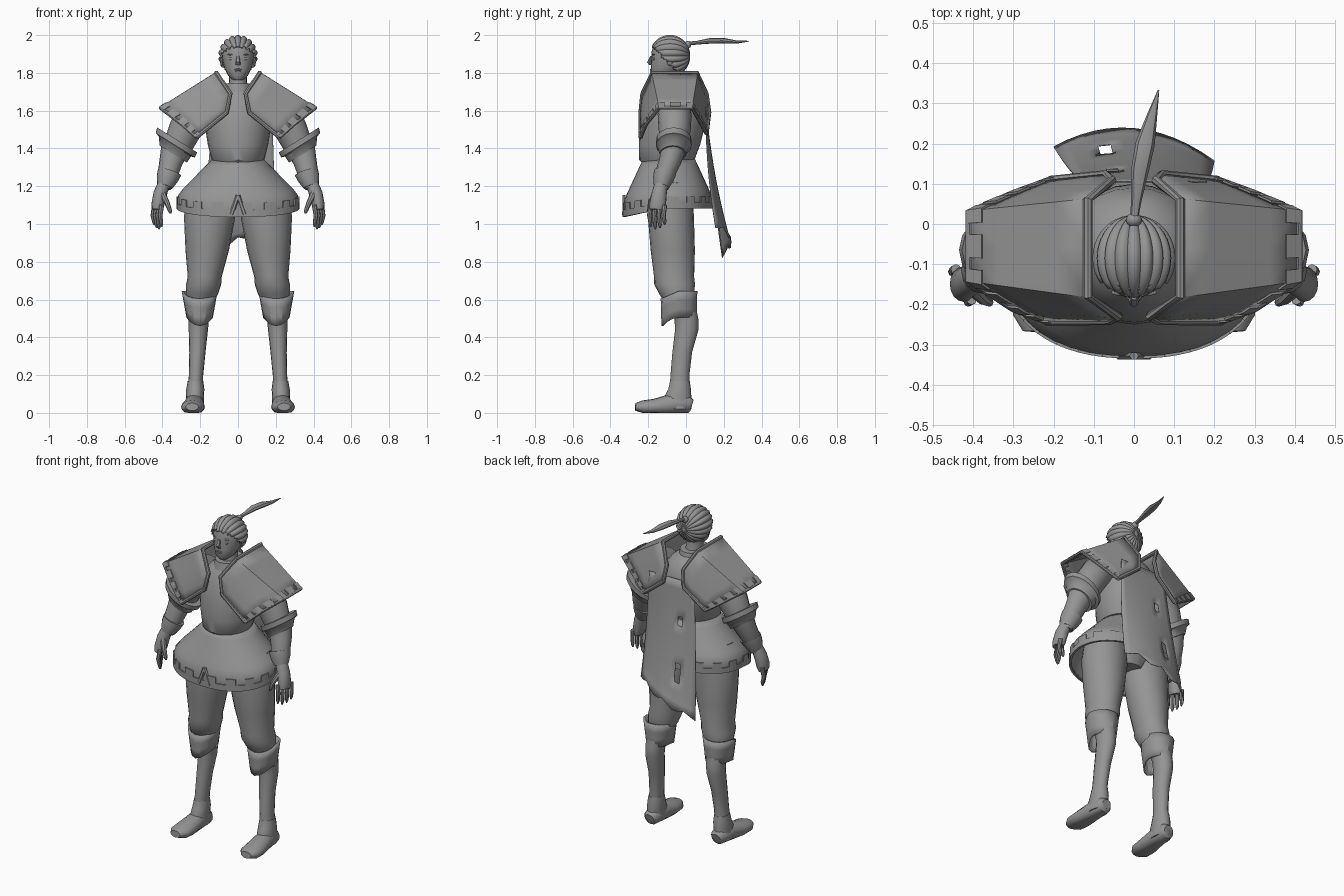
import bpy, bmesh
from math import sin, cos, pi, radians, copysign
from mathutils import Vector, Matrix

cube = bpy.data.objects.get("Cube")
if cube:
    bpy.data.objects.remove(cube)

GREY = (0.3, 0.3, 0.3, 1)
mat = bpy.data.materials.new("plain grey")
mat.use_nodes = True
mat.diffuse_color = GREY
mat.node_tree.nodes["Principled BSDF"].inputs["Base Color"].default_value = GREY


def finish(name, bm, mirror=False, thick=0, angle=40):
    """Angle 0 leaves the part flat shaded."""
    bmesh.ops.recalc_face_normals(bm, faces=bm.faces)
    me = bpy.data.meshes.new(name)
    bm.to_mesh(me)
    bm.free()
    me.materials.append(mat)
    me.polygons.foreach_set("use_smooth", [angle > 0] * len(me.polygons))
    if angle:
        me.set_sharp_from_angle(angle=radians(angle))
    ob = bpy.data.objects.new(name, me)
    bpy.context.scene.collection.objects.link(ob)
    if thick:
        mod = ob.modifiers.new("thickness", "SOLIDIFY")
        mod.thickness, mod.offset = thick, 0
    if mirror:
        ob.modifiers.new("mirror", "MIRROR").use_mirror_merge = False


def sheet(name, f, nu, nv, closed=False, cap=False, keep=None, **kw):
    """Surface from f(u, v), both running 0..1."""
    bm = bmesh.new()
    cols = nu if closed else nu + 1
    grid = [[bm.verts.new(f(i / nu, j / nv)) for i in range(cols)] for j in range(nv + 1)]
    for j in range(nv):
        for i in range(nu):
            if keep is None or keep(i, j):
                k = (i + 1) % cols
                bm.faces.new((grid[j][i], grid[j][k], grid[j + 1][k], grid[j + 1][i]))
    if cap:
        bm.faces.new(grid[0])
        bm.faces.new(grid[-1])
    bmesh.ops.delete(bm, geom=[v for v in bm.verts if not v.link_faces], context="VERTS")
    finish(name, bm, **kw)


def tube(name, rings, sides=16, axis=None, **kw):
    """Loft of ellipses (x, y, z, radius across, radius deep)."""
    pts = [Vector(r[:3]) for r in rings]
    last = len(rings) - 1

    def f(u, v):
        j = round(v * last)
        t = Vector(axis) if axis else pts[min(j + 1, last)] - pts[max(j - 1, 0)]
        t.normalize()
        side = (Vector((1, 0, 0)) - t * t.x).normalized()
        a = 2 * pi * u
        p = pts[j] + side * cos(a) * rings[j][3] + t.cross(side) * sin(a) * rings[j][4]
        p.z = max(p.z, 0)
        return p
    sheet(name, f, sides, last, closed=True, cap=True, **kw)


def ball(name, loc, size, **kw):
    bm = bmesh.new()
    bmesh.ops.create_uvsphere(bm, u_segments=14, v_segments=8, radius=1)
    bm.transform(Matrix.Translation(loc) @ Matrix.Diagonal((*size, 1)))
    finish(name, bm, **kw)


def along(pts, u):
    s = u * (len(pts) - 1)
    i = min(int(s + 1e-6), len(pts) - 2)
    return Vector(pts[i]).lerp(Vector(pts[i + 1]), s - i)


def body(name, rows, **kw):
    """Upright loft from rows (z, half width, front y, back y)."""
    tube(name, [(0, (f + b) / 2, z, w, (b - f) / 2) for z, w, f, b in rows],
         axis=(0, 0, 1), **kw)


# Torso, neck and hips
body("breastplate", [(1.73, .07, -.16, .0), (1.69, .12, -.19, .06), (1.62, .18, -.22, .09),
                     (1.52, .175, -.245, .1), (1.42, .16, -.25, .075), (1.34, .14, -.248, .045),
                     (1.31, .12, -.22, .04)], sides=24)
body("neck", [(1.68, .065, -.16, -.01), (1.75, .048, -.14, -.03), (1.83, .045, -.14, -.03)])
body("collar", [(1.7, .085, -.185, .02), (1.745, .075, -.175, .01)])
body("hips", [(1.3, .14, -.2, .03), (1.15, .22, -.2, .05), (1.04, .08, -.15, .02)])


# Flared armour skirt with a notched hem
def skirt(u, v, out=0):
    a = 2 * pi * u
    k = min(1, v / .72)
    front, back = -.225 - .1 * k, .045 + .085 * k
    c, s = (copysign(abs(w) ** (1 - .13 * k), w) for w in (cos(a), sin(a)))
    z = 1.34 - v * (.255 + .045 * max(0, -sin(a)))
    return Vector(((.135 + .18 * k + out) * c,
                   (front + back) / 2 + ((back - front) / 2 + out) * s, z))


sheet("skirt", skirt, 40, 8, closed=True, thick=.008)
sheet("skirt_hem", lambda u, v: skirt(u, .76 + .25 * v, .003), 64, 2, closed=True, thick=.014,
      angle=0, keep=lambda i, j: j == 1 or i % 4 < 2)
tube("skirt_emblem", [(0, -.328, 1.15, .012, .01), (.035, -.329, 1.05, .012, .01)],
     sides=6, mirror=True)

# Shoulder plates: strips from the collar edge out to the notched rim
inner = [(.06, -.24, 1.59), (.04, -.23, 1.69), (.115, -.18, 1.8),
         (.115, .06, 1.8), (.055, .108, 1.69), (.07, .122, 1.59)]
outer = [(.22, -.24, 1.46), (.3, -.21, 1.53), (.41, -.14, 1.615),
         (.41, .03, 1.615), (.3, .075, 1.54), (.21, .108, 1.48)]


def plate(u, v):
    return along(inner, u).lerp(along(outer, u), v)


def trim(name, pts, r):
    tube(name, [(*p, r, r) for p in pts], sides=8, mirror=True)


sheet("shoulder_plate", plate, 10, 4, thick=.01, mirror=True, angle=25)
sheet("shoulder_notches", lambda u, v: plate(u, .88 + .12 * v), 30, 1, thick=.02, mirror=True,
      angle=0, keep=lambda i, j: i % 3 != 1)
trim("shoulder_inner_trim", [outer[0], *inner, outer[-1]], .012)
trim("shoulder_rim", outer, .01)

# Arms
tube("sleeve", [(.15, -.06, 1.63, .08, .08), (.23, -.06, 1.58, .09, .09),
                (.28, -.06, 1.5, .088, .085), (.325, -.065, 1.4, .075, .07)], mirror=True)
AXIS = (.53, 0, -.85)
tube("elbow_cuff", [(.322, -.065, 1.445, .1, .08), (.322, -.065, 1.445, .125, .095),
                    (.332, -.065, 1.417, .122, .095), (.334, -.067, 1.41, .1, .085),
                    (.343, -.07, 1.37, .085, .07)], axis=AXIS, mirror=True)
tube("forearm", [(.335, -.07, 1.39, .075, .065), (.355, -.085, 1.33, .062, .058),
                 (.37, -.11, 1.27, .055, .052), (.39, -.13, 1.19, .034, .036)], mirror=True)
tube("wrist_cuff", [(.362, -.11, 1.275, .064, .06), (.375, -.12, 1.24, .058, .055),
                    (.388, -.13, 1.2, .042, .042)], axis=(.3, -.2, -.9), mirror=True)
tube("palm", [(.39, -.13, 1.22, .032, .034), (.412, -.142, 1.16, .036, .04),
              (.425, -.15, 1.1, .034, .044), (.428, -.153, 1.075, .026, .04)], mirror=True)
for n, name in enumerate(("index", "middle", "ring", "little")):
    x, y, drop = .404 + n * .013, -.188 + n * .025, (.012, 0, .006, .022)[n]
    tube(name + "_finger", [(x, y, 1.1, .013, .013), (x + .008, y - .006, 1.045, .012, .012),
                            (x + .002, y, .99 + drop, .01, .01), (x, y, .972 + drop, .004, .004)],
         sides=8, mirror=True)
tube("thumb", [(.4, -.165, 1.16, .018, .016), (.375, -.188, 1.11, .014, .014),
               (.36, -.195, 1.07, .011, .011), (.356, -.195, 1.055, .005, .005)],
     sides=8, mirror=True)

# Legs
tube("thigh", [(.14, -.08, 1.22, .12, .11), (.15, -.08, 1.04, .136, .122),
               (.163, -.07, .86, .115, .117), (.176, -.063, .72, .09, .106),
               (.182, -.06, .68, .093, .108), (.19, -.05, .63, .085, .092),
               (.2, -.04, .58, .065, .07)], sides=20, axis=(0, 0, -1), mirror=True)
tube("shin", [(.2, -.03, .6, .068, .075), (.207, .002, .5, .054, .063),
              (.21, .004, .44, .051, .062), (.215, -.02, .32, .043, .052),
              (.222, -.032, .2, .038, .05), (.226, -.034, .14, .04, .052)],
     axis=(0, 0, -1), mirror=True)
tube("boot_ankle", [(.225, -.032, .17, .041, .052), (.226, -.034, .125, .048, .06),
                    (.228, -.042, .09, .047, .07), (.23, -.042, .02, .05, .07)],
     axis=(0, 0, -1), mirror=True)
tube("boot_foot", [(.228, .032, .04, .03, .03), (.228, .015, .045, .046, .045),
                   (.232, -.08, .045, .052, .055), (.238, -.17, .032, .063, .042),
                   (.241, -.23, .03, .06, .036), (.243, -.268, .032, .034, .02)], mirror=True)


def knee(u, v):
    a = 2 * pi * u
    front = max(0, -sin(a))
    top, low = .645 - .04 * front, .505 - .045 * front ** 2
    return Vector((.203 + (.09 - .025 * v) * cos(a), -.037 + (.092 - .004 * v) * sin(a),
                   top + (low - top) * v))


sheet("knee_guard", knee, 16, 3, closed=True, thick=.01, mirror=True, angle=25)


# Torn cape
def cape(u, v):
    x = -.13 - .07 * v + u * (.31 + .09 * v)
    y = .105 + .01 * v + .07 * v * v + .07 * v * (1 - (x / .21) ** 2) - .035 * u * v
    ragged = (0, .015, .03, .01)[round(u * 12) % 4] if v == 1 else 0
    return Vector((x, y, 1.62 - v * (.8 - .16 * u) + ragged))


sheet("cape", cape, 12, 14, thick=.003, keep=lambda i, j: (i, j) not in ((3, 4), (3, 9), (3, 10)))

# Head and face
body("head", [(1.762, .025, -.17, -.11), (1.785, .052, -.185, -.06), (1.825, .073, -.186, -.02),
              (1.87, .083, -.183, 0), (1.91, .085, -.184, 0), (1.96, .07, -.165, -.02),
              (1.98, .03, -.12, -.06)], sides=20)
tube("nose", [(0, -.183, 1.89, .007, .006), (0, -.195, 1.857, .012, .011),
              (0, -.188, 1.842, .014, .007)], sides=8, axis=(0, 0, -1))
ball("eye", (.034, -.169, 1.875), (.015, .006, .008), mirror=True)
ball("eyebrow", (.036, -.17, 1.897), (.02, .008, .004), mirror=True)
ball("upper_lip", (0, -.183, 1.818), (.02, .007, .005))
ball("lower_lip", (0, -.183, 1.809), (.017, .007, .006))
ball("ear", (.086, -.085, 1.865), (.01, .018, .028), mirror=True)

# Ribbed hair gathered at the back of the head
bm = bmesh.new()
bmesh.ops.create_uvsphere(bm, u_segments=72, v_segments=20, radius=1)
for v in bm.verts:
    ring = (v.co.x ** 2 + v.co.y ** 2) ** .5
    turn = Vector((v.co.x, v.co.y)).angle_signed(Vector((1, 0)), 0)
    k = 1 + .1 * ring * (abs(sin(9 * turn)) - .7)
    v.co = Vector((.099 * v.co.x * k, -.085 + .104 * v.co.z * k, 1.89 + .105 * v.co.y * k))
bmesh.ops.delete(bm, geom=[f for f in bm.faces if f.calc_center_median().z
                           < 1.85 - 1.05 * (f.calc_center_median().y + .09)], context="FACES")
finish("hair", bm, thick=.006, angle=50)
ball("hair_knot", (0, .01, 1.95), (.02, .018, .02))
tube("ponytail", [(0, .01, 1.955, .01, .01), (.006, .06, 1.96, .013, .01),
                  (.014, .13, 1.97, .022, .015), (.028, .2, 1.97, .024, .015),
                  (.045, .27, 1.963, .013, .008), (.061, .333, 1.968, .002, .002)], sides=8)
